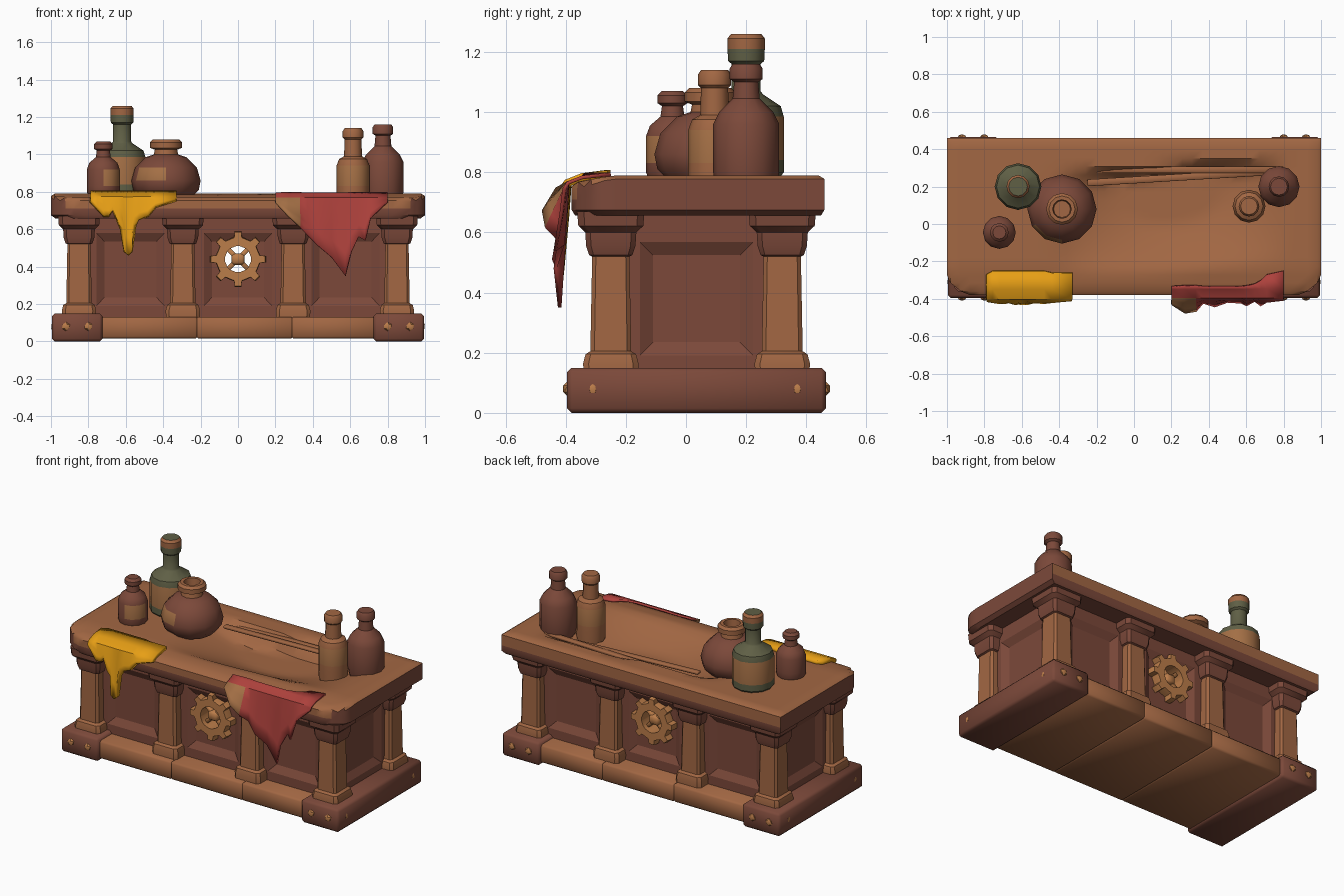
import bpy, bmesh, math
from mathutils import Vector, Matrix

if "Cube" in bpy.data.objects:
    bpy.data.objects.remove(bpy.data.objects["Cube"])


def material(name, rgb):
    m = bpy.data.materials.new(name)
    m.use_nodes = True
    m.diffuse_color = (*rgb, 1)
    m.node_tree.nodes["Principled BSDF"].inputs["Base Color"].default_value = (*rgb, 1)
    return m


BROWN = material("red brown wood", (0.2, 0.066, 0.042))
TAN = material("tan wood", (0.36, 0.135, 0.056))
BRASS = material("brass", (0.5, 0.205, 0.068))
YELLOW = material("yellow goo", (0.83, 0.36, 0.008))
RED = material("red cloth", (0.42, 0.053, 0.045))
GREEN = material("green glass", (0.115, 0.115, 0.06))
LABEL = material("paper label", (0.37, 0.16, 0.06))


def make(name, bm, mats, rule=None, smooth=35):
    bmesh.ops.recalc_face_normals(bm, faces=bm.faces)
    if rule:
        for f in bm.faces:
            f.material_index = rule(f.calc_center_median(), f.normal)
    me = bpy.data.meshes.new(name)
    bm.to_mesh(me)
    bm.free()
    for m in mats:
        me.materials.append(m)
    ob = bpy.data.objects.new(name, me)
    bpy.context.collection.objects.link(ob)
    bpy.ops.object.select_all(action='DESELECT')
    ob.select_set(True)
    bpy.context.view_layer.objects.active = ob
    if smooth:
        bpy.ops.object.shade_smooth_by_angle(angle=math.radians(smooth))
    return ob


def block(name, lo, hi, mat, bevel=0.015, turn=None):
    bm = bmesh.new()
    lo, hi = Vector(lo), Vector(hi)
    bmesh.ops.create_cube(bm, size=1, matrix=Matrix.Translation((lo + hi) / 2) @ (turn or Matrix()) @ Matrix.Diagonal((*(hi - lo), 1)))
    if bevel:
        bmesh.ops.bevel(bm, geom=bm.edges[:], offset=bevel, segments=1, affect='EDGES')
    return make(name, bm, [mat], smooth=50)


def loft(name, shape, at, rings, mats, rule=None):
    bm = bmesh.new()
    loops = [[bm.verts.new((at[0] + a * r, at[1] + b * r, z)) for a, b in shape] for r, z in rings]
    n = len(shape)
    for low, up in zip(loops, loops[1:]):
        for i in range(n):
            bm.faces.new((low[i], low[(i + 1) % n], up[(i + 1) % n], up[i]))
    bm.faces.new(loops[0])
    bm.faces.new(loops[-1])
    return make(name, bm, mats, rule)


ROUND = [(math.cos(i * math.tau / 12), math.sin(i * math.tau / 12)) for i in range(12)]
SQUARE = [(1, -.8), (1, .8), (.8, 1), (-.8, 1), (-1, .8), (-1, -.8), (-.8, -1), (.8, -1)]
MID = 0.035  # depth centre of the cabinet

# Plinth: two end sleepers and three middle beams
for side, x in (("right", -0.86), ("left", 0.86)):
    block(side + "_sleeper", (x - .135, -.395, 0), (x + .135, .465, .15), BROWN)
for i, (a, b) in enumerate(((-.74, -.215), (-.225, .295), (.285, .74))):
    block(f"plinth_beam_{i}", (a, -.375, .015), (b, .445, .132), TAN, .012)

# Rivets on the sleepers
bm = bmesh.new()
spots = [(s * x, y, .08) for s in (-1, 1) for x in (.8, .92) for y in (-.395, .465)]
spots += [(s * .99, y, .08) for s in (-1, 1) for y in (-.31, .37)]
for p in spots:
    bmesh.ops.create_icosphere(bm, subdivisions=1, radius=.024,
                               matrix=Matrix.Translation(p) @ Matrix.Diagonal((.4 if abs(p[0]) > .95 else 1, .65, 1, 1)))
make("sleeper_rivets", bm, [BRASS])

# Cabinet body with sunken panels and a round opening
FRONT, BACK, SIDE = -.255, .325, .87
body = block("cabinet_body", (-SIDE, FRONT, .1), (SIDE, BACK, .665), BROWN, 0)


def cut(bm):
    cutter = make("cutter", bm, [BROWN], smooth=0)
    mod = body.modifiers.new("cut", 'BOOLEAN')
    mod.operation, mod.object, mod.solver = 'DIFFERENCE', cutter, 'EXACT'
    bpy.context.view_layer.objects.active = body
    bpy.ops.object.modifier_apply(modifier=mod.name)
    bpy.data.objects.remove(cutter)


def panel(at, out, hw, hh, depth=.025):
    bm = bmesh.new()
    bmesh.ops.create_cube(bm, size=2)
    for v in bm.verts:
        grow = 1.6 if v.co.z > 0 else 1
        v.co = (v.co.x * hw * grow, v.co.y * hh * grow, v.co.z * depth)
    out = Vector(out)
    side = Vector((0, 0, 1)).cross(out)
    basis = Matrix((side, Vector((0, 0, 1)), out)).transposed().to_4x4()
    bm.transform(Matrix.Translation(at) @ basis)
    cut(bm)


for s, y in ((-1, FRONT), (1, BACK)):
    for x in (-.575, 0, .575):
        panel((x, y, .385), (0, s, 0), .14, .15)
    panel((s * SIDE, MID, .38), (s, 0, 0), .145, .145)
bm = bmesh.new()
bmesh.ops.create_cone(bm, cap_ends=True, segments=16, radius1=.075, radius2=.075, depth=2,
                      matrix=Matrix.Translation((0, 0, .44)) @ Matrix.Rotation(math.pi / 2, 4, 'X'))
cut(bm)

# Columns with flared capitals and square feet
column = [(.09, .12), (.092, .165), (.084, .195), (.068, .205), (.062, .52), (.072, .525),
          (.082, .555), (.085, .6), (.108, .622), (.112, .67)]
for row, y in (("front", -.25), ("back", .32)):
    for i, x in enumerate((-.85, -.295, .295, .85)):
        loft(f"{row}_column_{i}", SQUARE, (x, y), column, [TAN, BROWN], lambda c, n: int(c.z > .515))

# Gear wheels with cross spokes around the opening
shift = (-.6, .6, -.1, .1)  # flares each tooth from valley to tip
for row, y0 in (("front", -.285), ("back", .255)):
    bm = bmesh.new()
    loops = []
    for outer, y in ((.97, y0), (1, y0 + .02), (1, y0 + .08), (.97, y0 + .1), (0, y0 + .1), (0, y0)):
        ring = []
        for i in range(32):
            a = math.tau * (i + shift[i % 4] - 2.5) / 32
            r = outer * (.15 if i % 4 > 1 else .12) if outer else .07
            ring.append(bm.verts.new((r * math.cos(a), y, .44 + r * math.sin(a))))
        loops.append(ring)
    for k in range(6):
        p, q = loops[k], loops[(k + 1) % 6]
        for i in range(32):
            j = (i + 1) % 32
            bm.faces.new((p[i], p[j], q[j], q[i]))
    make(row + "_gear", bm, [BRASS])
    for i, a in enumerate((math.pi / 4, -math.pi / 4)):
        block(f"{row}_gear_spoke_{i}", (-.08, y0 + .03, .428), (.08, y0 + .07, .452), BRASS, .004,
              Matrix.Rotation(a, 4, 'Y'))
    block(row + "_gear_hub", (-.035, y0 + .02, .41), (.035, y0 + .08, .47), BRASS, .012)

# Counter top: broken sag along the back, worn front edge, chipped front corners
bm = bmesh.new()
bmesh.ops.create_grid(bm, x_segments=40, y_segments=20, size=1)
for v in bm.verts:
    u, w = v.co.x, v.co.y
    rim = abs(u) > .99 or abs(w) > .99
    x = math.copysign(1, u) if abs(u) > .99 else u * .98 / .95
    y = .04 + (math.copysign(.42, w) if abs(w) > .99 else w * .4 / .9)
    crack = .2 + .06 * x
    wide = .1 if y > crack else .45
    dent = max(0, 1 - ((x - .2) / .62) ** 2) * max(0, 1 - ((y - crack) / wide) ** 2)
    z = (.778 if rim else .79) - .11 * min(1, 1.3 * dent) - .025 * max(0, (-.24 - y) / .14)
    chip = max(0, abs(x) - .9) / .1 + max(0, -.3 - y) / .08
    if abs(x) > .9 and y < -.3 and chip > 1:
        x, y = math.copysign(.9 + (abs(x) - .9) / chip, x), -.3 + (y + .3) / chip
        z -= .03 * (chip - 1)
    v.co = (x, y, z)
for z, scale in ((.71, 1), (.675, 1), (.657, .975)):
    edges = [e for e in bm.edges if e.is_boundary]
    new = bmesh.ops.extrude_edge_only(bm, edges=edges)["geom"]
    for v in new:
        if isinstance(v, bmesh.types.BMVert):
            v.co = (v.co.x * scale, .04 + (v.co.y - .04) * scale, z)
bmesh.ops.contextual_create(bm, geom=[e for e in bm.edges if e.is_boundary])


def top_colour(c, n):
    strip = abs(n.y) > .5 and c.z > .71 and (abs(c.x) < .9 or n.y > 0)
    return int(n.z > .3 or strip)


make("counter_top", bm, [BROWN, TAN], top_colour)

# Splintered planks across the sag
for i, (x, y, turn, tilt) in enumerate(((.25, .25, .06, .01), (.3, .29, 0, -.02))):
    block(f"splinter_{i}", (x - .5, y - .018, .76), (x + .5, y + .018, .778), TAN, .004,
          Matrix.Rotation(turn, 4, 'Z') @ Matrix.Rotation(tilt, 4, 'Y'))


# Bottles and pot
def bottle(name, at, rings, mats, rule=None):
    loft(name, ROUND, at, rings, mats, rule)


def patch(at, low, high, start, end):
    def rule(c, n):
        a = math.degrees(math.atan2(c.y - at[1], c.x - at[0]))
        return int(low < c.z < high and start < a < end)
    return rule


bottle("green_bottle", (-.62, .2),
       [(.11, .78), (.125, .8), (.125, .84), (.125, .985), (.115, 1.02), (.055, 1.06), (.048, 1.07), (.048, 1.16),
        (.06, 1.17), (.062, 1.21), (.062, 1.245), (.05, 1.26)], [GREEN, LABEL, TAN],
       lambda c, n: 2 if 1.21 < c.z < 1.255 else int(.845 < c.z < .98))
pot = (-.385, .08)
bottle("round_pot", pot, [(.13, .765), (.175, .81), (.185, .86), (.165, .93), (.11, .985), (.065, 1.0),
                          (.06, 1.025), (.085, 1.035), (.085, 1.065), (.07, 1.08), (.05, 1.08), (.045, 1.02)],
       [BROWN, LABEL, TAN], lambda c, n: 2 if c.z > 1.01 else patch(pot, .85, .95, -150, -90)(c, n))
small = (-.72, -.045)
bottle("small_bottle", small, [(.08, .78), (.088, .8), (.088, .83), (.088, .92), (.075, .955), (.04, .985), (.035, 1.02),
                               (.05, 1.03), (.05, 1.055), (.035, 1.07)],
       [BROWN, LABEL], patch(small, .83, .92, -80, 0))
bottle("tan_bottle", (.615, .095), [(.085, .72), (.088, .8), (.088, .83), (.088, .94), (.075, .975), (.048, .99),
                                    (.045, 1.08), (.055, 1.09), (.055, 1.125), (.045, 1.14)],
       [TAN, LABEL], lambda c, n: int(.83 < c.z < .94))
bottle("brown_bottle", (.775, .2), [(.1, .75), (.11, .8), (.11, .96), (.09, 1.0), (.045, 1.045), (.04, 1.1),
                                    (.055, 1.11), (.055, 1.145), (.045, 1.16)], [BROWN])


# Hanging drapes: each column is x, back depth, hem height, hem depth
def drape(name, columns, mats, thick, rule=None):
    bm = bmesh.new()
    rows = []
    for x, back, hem, out in columns:
        path = [(back, .793), (-.345, .783), (-.392, .765)]
        path += [(-.392 + (out + .392) * t, .765 + (hem - .765) * t) for t in (.35, .7, 1)]
        rows.append([bm.verts.new((x, y, z)) for y, z in path])
    for a, b in zip(rows, rows[1:]):
        for i in range(5):
            bm.faces.new((a[i], a[i + 1], b[i + 1], b[i]))
    ob = make(name, bm, mats, rule, 50)
    mod = ob.modifiers.new("thickness", 'SOLIDIFY')
    mod.thickness, mod.offset = thick, 0


drape("red_cloth", [(.2, -.335, .745, -.43), (.27, -.33, .67, -.475), (.33, -.33, .615, -.465), (.37, -.335, .57, -.42),
                    (.43, -.335, .51, -.44), (.5, -.335, .45, -.415), (.575, -.335, .35, -.42), (.605, -.33, .48, -.435),
                    (.645, -.32, .56, -.41), (.68, -.3, .54, -.435), (.71, -.27, .66, -.415), (.8, -.25, .745, -.405)],
      [RED, LABEL], .012, lambda c, n: int(c.x < .32 and c.z < .765))
drape("yellow_goo", [(-.79, -.27, .75, -.405), (-.755, -.25, .71, -.41), (-.72, -.25, .67, -.415), (-.69, -.25, .67, -.415),
                     (-.67, -.25, .7, -.41), (-.64, -.25, .63, -.42), (-.622, -.25, .6, -.42), (-.61, -.25, .48, -.42),
                     (-.585, -.25, .46, -.42), (-.565, -.25, .48, -.42), (-.552, -.25, .62, -.42), (-.53, -.25, .65, -.41),
                     (-.48, -.25, .67, -.415), (-.44, -.26, .72, -.41), (-.33, -.26, .755, -.4)], [YELLOW], .028)
